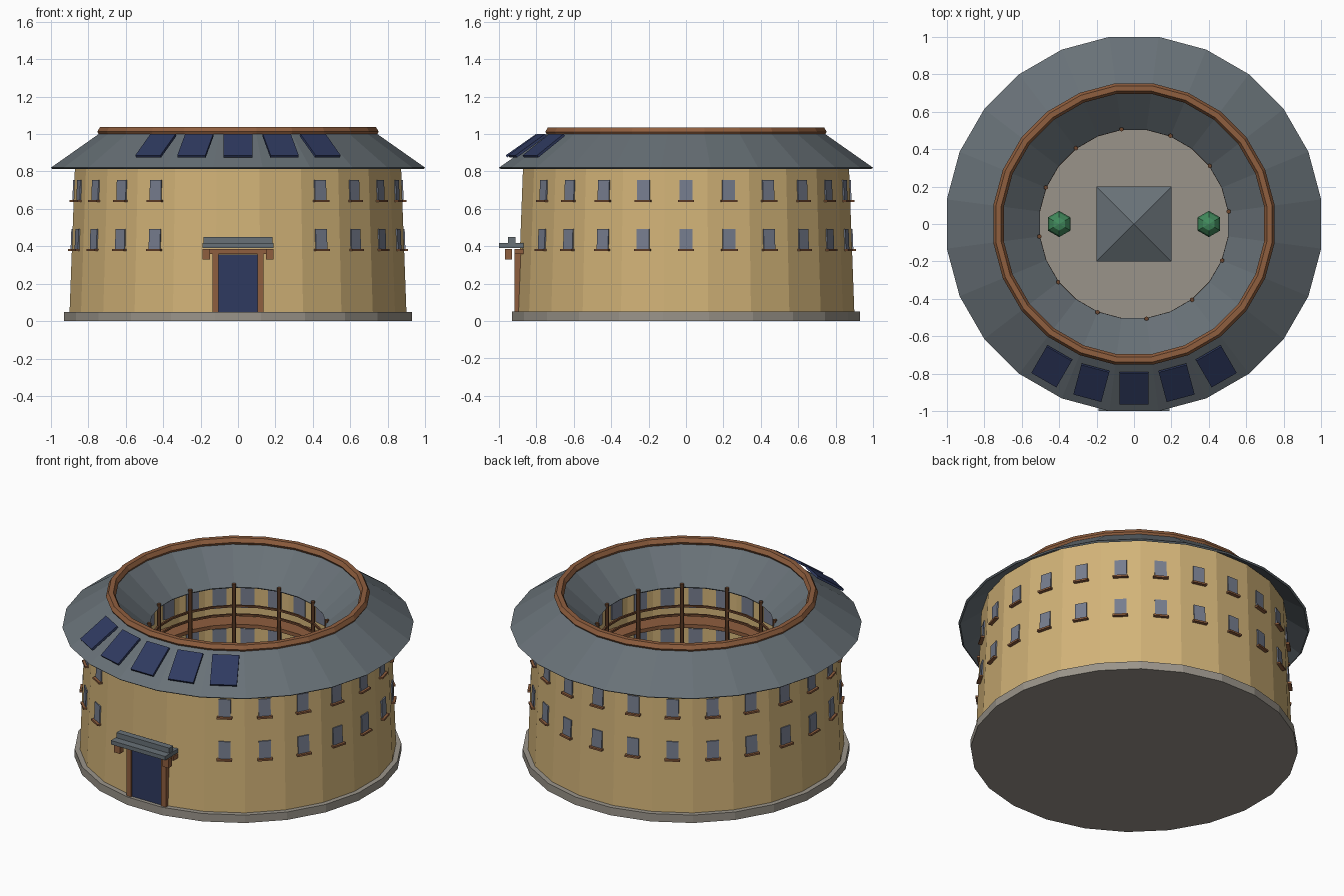
import bpy, bmesh, math
from mathutils import Matrix, Vector

if "Cube" in bpy.data.objects:
    bpy.data.objects.remove(bpy.data.objects["Cube"])

N = 24                                  # sides of the round house
APO = math.cos(math.pi / N)             # flat-to-corner ratio


def mat(name, hexcol):
    m = bpy.data.materials.new(name)
    c = [int(hexcol[i:i + 2], 16) / 255 for i in (0, 2, 4)]
    m.diffuse_color = [((v + .055) / 1.055) ** 2.4 if v > .04 else v / 12.92 for v in c] + [1]
    m.use_nodes = True
    m.node_tree.nodes["Principled BSDF"].inputs["Base Color"].default_value = m.diffuse_color
    return m


EARTH = mat("rammed_earth", "d2b378")
STONE = mat("stone", "9a948a")
TILE = mat("roof_tile", "687177")
WOOD = mat("wood", "8f5e3e")
DARKWOOD = mat("dark_wood", "6e472e")
NAVY = mat("navy", "2f3a60")
GLASS = mat("window_glass", "767d8e")
GREEN = mat("leaf_green", "418a5c")


def finish(name, bm, material):
    bmesh.ops.recalc_face_normals(bm, faces=bm.faces)
    me = bpy.data.meshes.new(name)
    bm.to_mesh(me)
    bm.free()
    me.materials.append(material)
    ob = bpy.data.objects.new(name, me)
    bpy.context.collection.objects.link(ob)
    return ob


def ring(name, material, profile):
    """Closed (radius to flat, z) profile swept round the 24-sided plan."""
    bm = bmesh.new()
    loops = []
    for i in range(N):
        a = 2 * math.pi * (i + .5) / N
        loops.append([bm.verts.new((r / APO * math.cos(a), r / APO * math.sin(a), z))
                      for r, z in profile])
    n = len(profile)
    for i in range(N):
        p, q = loops[i], loops[(i + 1) % N]
        for j in range(n):
            k = (j + 1) % n
            bm.faces.new((p[j], q[j], q[k], p[k]))
    return finish(name, bm, material)


def band(name, material, r0, r1, z0, z1):
    return ring(name, material, [(r0, z0), (r1, z0), (r1, z1), (r0, z1)])


def polar(deg, r, z, tilt=0):
    """Frame at an angle from the front, local -y pointing outwards."""
    a = math.radians(deg)
    return (Matrix.Translation((r * math.sin(a), -r * math.cos(a), z))
            @ Matrix.Rotation(a, 4, 'Z') @ Matrix.Rotation(tilt, 4, 'X'))


def boxes(name, material, size, frames):
    bm = bmesh.new()
    for f in frames:
        bmesh.ops.create_cube(bm, size=1, matrix=f @ Matrix.Diagonal((*size, 1)))
    return finish(name, bm, material)


def block(name, material, x0, x1, y0, y1, z0, z1, mirror=False):
    c = Vector(((x0 + x1) / 2, (y0 + y1) / 2, (z0 + z1) / 2))
    frames = [Matrix.Translation(c)]
    if mirror:
        frames.append(Matrix.Translation((-c.x, c.y, c.z)))
    return boxes(name, material, (x1 - x0, y1 - y0, z1 - z0), frames)


def cone(name, material, sides, r1, r2, z0, z1, spots, turn=0):
    bm = bmesh.new()
    for x, y in spots:
        bmesh.ops.create_cone(bm, cap_ends=True, segments=sides, radius1=r1, radius2=r2,
                              depth=z1 - z0, matrix=Matrix.Translation((x, y, (z0 + z1) / 2))
                              @ Matrix.Rotation(turn, 4, 'Z'))
    return finish(name, bm, material)


# Foundation and wall ring
cone("foundation", STONE, N, .93 / APO, .93 / APO, 0, .05, [(0, 0)], math.pi / N)
TAPER = .037
ring("wall", EARTH, [(.9, .05), (.9 - .84 * TAPER, .89), (.62, .89), (.62, .05)])

# Double-pitched ring roof with wooden ridge
ring("roof", TILE, [(1.0, .82), (.724, 1.014), (.503, .82), (.51, .812), (.724, .99), (.99, .812)])
ring("ridge", WOOD, [(.724 + .028 * math.cos(k * math.pi / 3),
                      1.012 + .028 * math.sin(k * math.pi / 3)) for k in range(6)])

# Outer windows and sills, two storeys, none over the entrance
window_angles = [15 * k for k in range(2, 23)]
for label, z in (("lower", .437), ("upper", .699)):
    r = .9 - (z - .05) * TAPER
    boxes(label + "_windows", GLASS, (.07, .014, .108),
          [polar(a, r, z, -TAPER) for a in window_angles])
    boxes(label + "_sills", WOOD, (.088, .04, .011),
          [polar(a, r + .004, z - .058) for a in window_angles])
    # Courtyard side openings, gallery floor and railings
    boxes(label + "_inner_windows", GLASS, (.08, .012, .13),
          [polar(15 * k, .62, z + .005) for k in range(N)])
    band(label + "_gallery_floor", WOOD, .51, .63, z - .14, z - .117)
    for part, h in (("top_rail", 0), ("mid_rail", -.055)):
        band(label + "_" + part, DARKWOOD, .502, .514, z + h - .006, z + h + .006)

# Gallery posts
post_spots = [(.51 * math.cos(a), .51 * math.sin(a))
              for a in (math.radians(7.5 + 30 * k) for k in range(12))]
cone("gallery_posts", DARKWOOD, 6, .012, .012, .05, .84, post_spots)

# Entrance: door, frame, brackets and canopy
block("door", NAVY, -.105, .105, -.908, -.87, .05, .357)
block("door_posts", WOOD, .105, .137, -.918, -.87, .05, .36, True)
block("door_lintel", WOOD, -.19, .19, -.918, -.87, .358, .385)
block("canopy_brackets", WOOD, .15, .19, -.968, -.93, .33, .385, True)
block("canopy", TILE, -.19, .19, -1.0, -.87, .392, .417)
block("canopy_ridge", TILE, -.185, .185, -.952, -.912, .417, .45)

# Solar panels above the front roof slope
pitch = math.atan2(.194, .276)
boxes("solar_panels", NAVY, (.155, .2, .014),
      [polar(15 * k, .878, .938, pitch) for k in range(-2, 3)])

# Courtyard hall with pyramid roof
block("hall", EARTH, -.15, .15, -.15, .15, .05, .26)
block("hall_door", NAVY, -.04, .04, -.155, -.14, .05, .2)
cone("hall_roof", TILE, 4, .2 * math.sqrt(2), 0, .25, .37, [(0, 0)], math.pi / 4)

# Courtyard trees
tree_spots = [(-.4, 0), (.4, 0)]
cone("tree_trunks", DARKWOOD, 6, .015, .012, .05, .15, tree_spots)
bm = bmesh.new()
for x, y in tree_spots:
    bmesh.ops.create_uvsphere(bm, u_segments=6, v_segments=6, radius=.07,
                              matrix=Matrix.Translation((x, y, .19)))
finish("tree_crowns", bm, GREEN)
